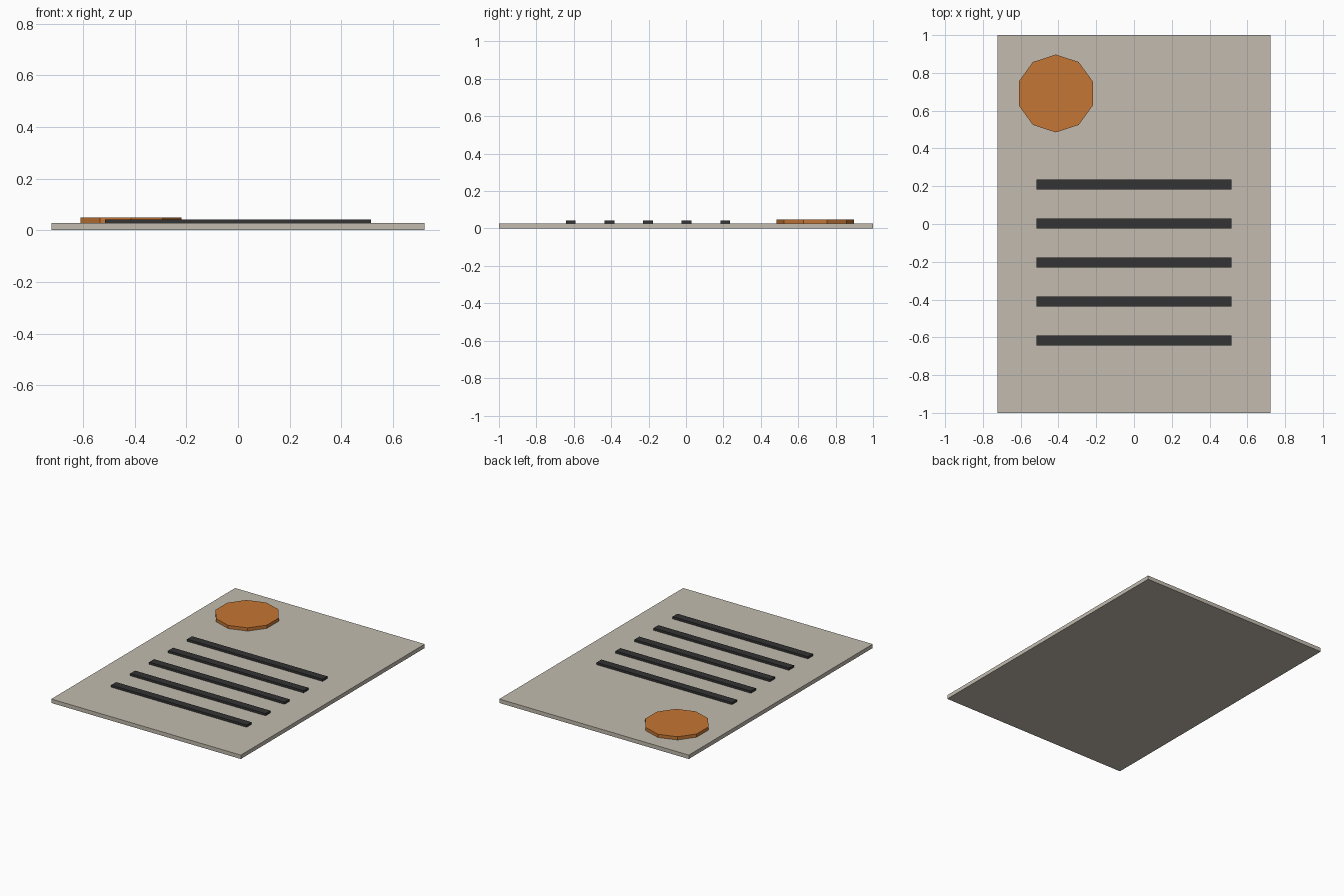
import bpy

if "Cube" in bpy.data.objects:
    bpy.data.objects.remove(bpy.data.objects["Cube"])


def material(name, color):
    mat = bpy.data.materials.new(name)
    mat.diffuse_color = (*color, 1.0)
    mat.use_nodes = True
    mat.node_tree.nodes["Principled BSDF"].inputs["Base Color"].default_value = mat.diffuse_color
    return mat


def finish(name, mat):
    obj = bpy.context.object
    obj.name = name
    obj.data.materials.append(mat)
    return obj


def box(name, size, center, mat):
    bpy.ops.mesh.primitive_cube_add(size=1, location=center)
    obj = finish(name, mat)
    obj.scale = size
    bpy.ops.object.transform_apply(location=False, rotation=False, scale=True)
    return obj


paper = material("warm_grey_paper", (0.54, 0.50, 0.43))
ink = material("dark_ink", (0.033, 0.033, 0.035))
orange = material("orange_seal", (0.56, 0.18, 0.035))

PAGE_TOP = 0.027

# Flat sheet
box("page", (1.443, 2.0, PAGE_TOP), (0, 0, PAGE_TOP / 2), paper)

# Five raised text bars
BAR_TOP = 0.042
for i in range(5):
    box(f"text_bar_{i + 1}", (1.031, 0.053, BAR_TOP - PAGE_TOP),
        (0, 0.21 - 0.2065 * i, (BAR_TOP + PAGE_TOP) / 2), ink)

# Ten-sided seal in the upper left corner
SEAL_TOP = 0.049
bpy.ops.mesh.primitive_cylinder_add(
    vertices=10, radius=0.206, depth=SEAL_TOP - PAGE_TOP,
    location=(-0.414, 0.691, (SEAL_TOP + PAGE_TOP) / 2))
finish("seal", orange)
